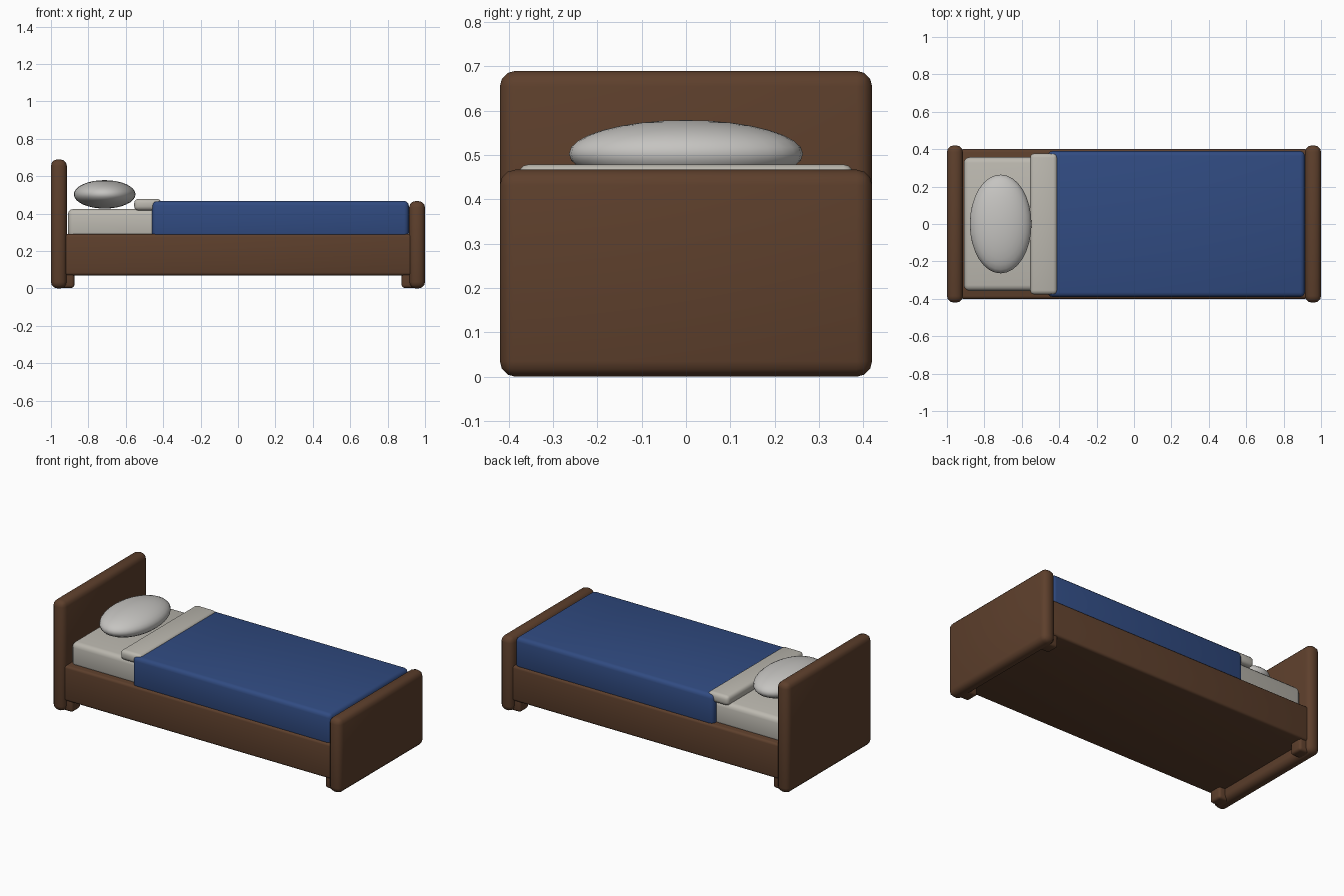
import bpy, math

if "Cube" in bpy.data.objects:
    bpy.data.objects.remove(bpy.data.objects["Cube"])


def material(name, color):
    m = bpy.data.materials.new(name)
    m.diffuse_color = color
    m.use_nodes = True
    m.node_tree.nodes["Principled BSDF"].inputs["Base Color"].default_value = m.diffuse_color
    return m


wood = material("wood", (0.11, 0.05, 0.025, 1))
blue = material("blue_cloth", (0.03, 0.07, 0.22, 1))
linen = material("linen", (0.50, 0.48, 0.43, 1))
pillow_cloth = material("pillow_cloth", (0.56, 0.55, 0.53, 1))


def smooth(ob):
    bpy.ops.object.shade_smooth_by_angle(angle=math.radians(40))


def box(name, x, y, z, bevel, mat):
    """Rounded box from (min, max) ranges."""
    lo, hi = zip(x, y, z)
    bpy.ops.mesh.primitive_cube_add(size=1, location=[(a + b) / 2 for a, b in zip(lo, hi)])
    ob = bpy.context.object
    ob.name = name
    ob.scale = [b - a for a, b in zip(lo, hi)]
    bpy.ops.object.transform_apply(location=False, rotation=False, scale=True)
    mod = ob.modifiers.new("round", 'BEVEL')
    mod.width, mod.segments = bevel, 3
    bpy.ops.object.modifier_apply(modifier=mod.name)
    ob.data.materials.append(mat)
    smooth(ob)
    return ob


# Wooden frame
box("headboard", (-1.0, -0.915), (-0.42, 0.42), (0, 0.69), 0.035, wood)
box("footboard", (0.915, 1.0), (-0.42, 0.42), (0, 0.467), 0.035, wood)
box("bed_base", (-0.93, 0.93), (-0.40, 0.40), (0.07, 0.29), 0.015, wood)

# Short legs at the four corners
for ex, end in ((-1, "head"), (1, "foot")):
    for ey, side in ((-1, "front"), (1, "back")):
        box(f"{end}_{side}_leg",
            sorted((ex * 0.875, ex * 0.96)), sorted((ey * 0.305, ey * 0.39)),
            (0.003, 0.12), 0.015, wood)

# Bedding
box("mattress", (-0.91, 0.90), (-0.357, 0.357), (0.27, 0.425), 0.03, linen)
box("blanket", (-0.46, 0.913), (-0.39, 0.39), (0.27, 0.468), 0.025, blue)
box("folded_sheet", (-0.555, -0.41), (-0.377, 0.377), (0.417, 0.479), 0.022, linen)

# Pillow
bpy.ops.mesh.primitive_uv_sphere_add(segments=32, ring_count=16, location=(-0.713, 0, 0.503))
pillow = bpy.context.object
pillow.name = "pillow"
pillow.scale = (0.165, 0.264, 0.076)
bpy.ops.object.transform_apply(location=False, rotation=False, scale=True)
pillow.data.materials.append(pillow_cloth)
smooth(pillow)
